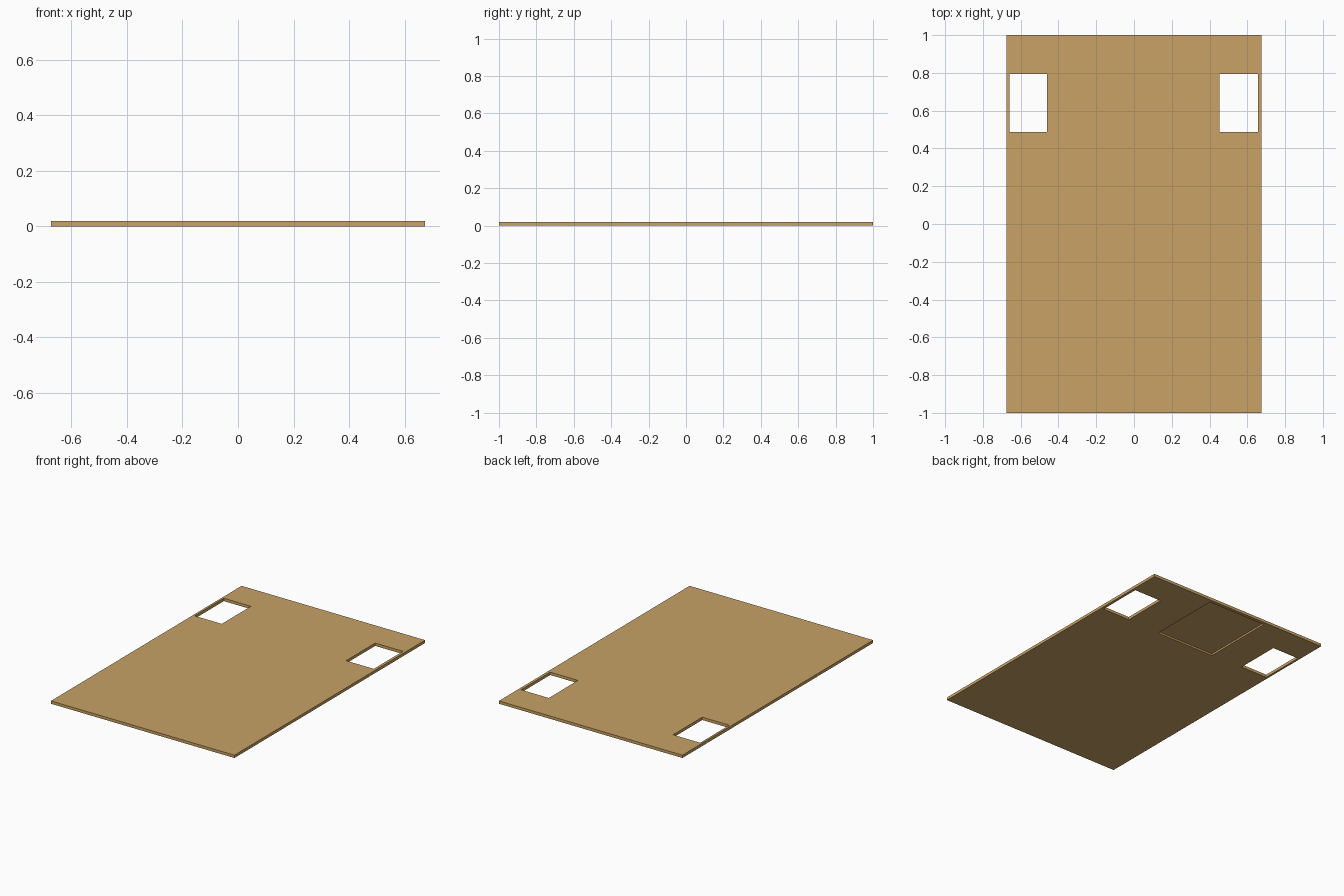
import bpy

if "Cube" in bpy.data.objects:
    bpy.data.objects.remove(bpy.data.objects["Cube"])


def box(name, x0, x1, y0, y1, z0, z1):
    """Axis-aligned box between the given limits."""
    bpy.ops.mesh.primitive_cube_add(size=1)
    ob = bpy.context.object
    ob.name = name
    for v in ob.data.vertices:
        v.co.x = x1 if v.co.x > 0 else x0
        v.co.y = y1 if v.co.y > 0 else y0
        v.co.z = z1 if v.co.z > 0 else z0
    return ob


THICK = 0.019

# Flat wooden panel
panel = box("panel", -0.674, 0.674, -1, 1, 0, THICK)
wood = bpy.data.materials.new("wood")
wood.diffuse_color = (0.58, 0.36, 0.13, 1)
wood.use_nodes = True
wood.node_tree.nodes["Principled BSDF"].inputs["Base Color"].default_value = wood.diffuse_color
panel.data.materials.append(wood)

# Two through windows and a shallow pocket in the underside
cutters = [
    box("left_window_cutter", -0.66, -0.461, 0.488, 0.794, -0.1, 0.1),
    box("right_window_cutter", 0.452, 0.656, 0.488, 0.794, -0.1, 0.1),
    box("pocket_cutter", -0.228, 0.206, 0.478, 0.978, -0.1, 0.012),
]
for cutter in cutters:
    cutter.hide_render = True
    cut = panel.modifiers.new(cutter.name, 'BOOLEAN')
    cut.operation = 'DIFFERENCE'
    cut.solver = 'EXACT'
    cut.object = cutter

# Apply the cuts, then drop the helpers
bpy.context.view_layer.objects.active = panel
for mod in list(panel.modifiers):
    bpy.ops.object.modifier_apply(modifier=mod.name)
for cutter in cutters:
    bpy.data.objects.remove(cutter, do_unlink=True)
